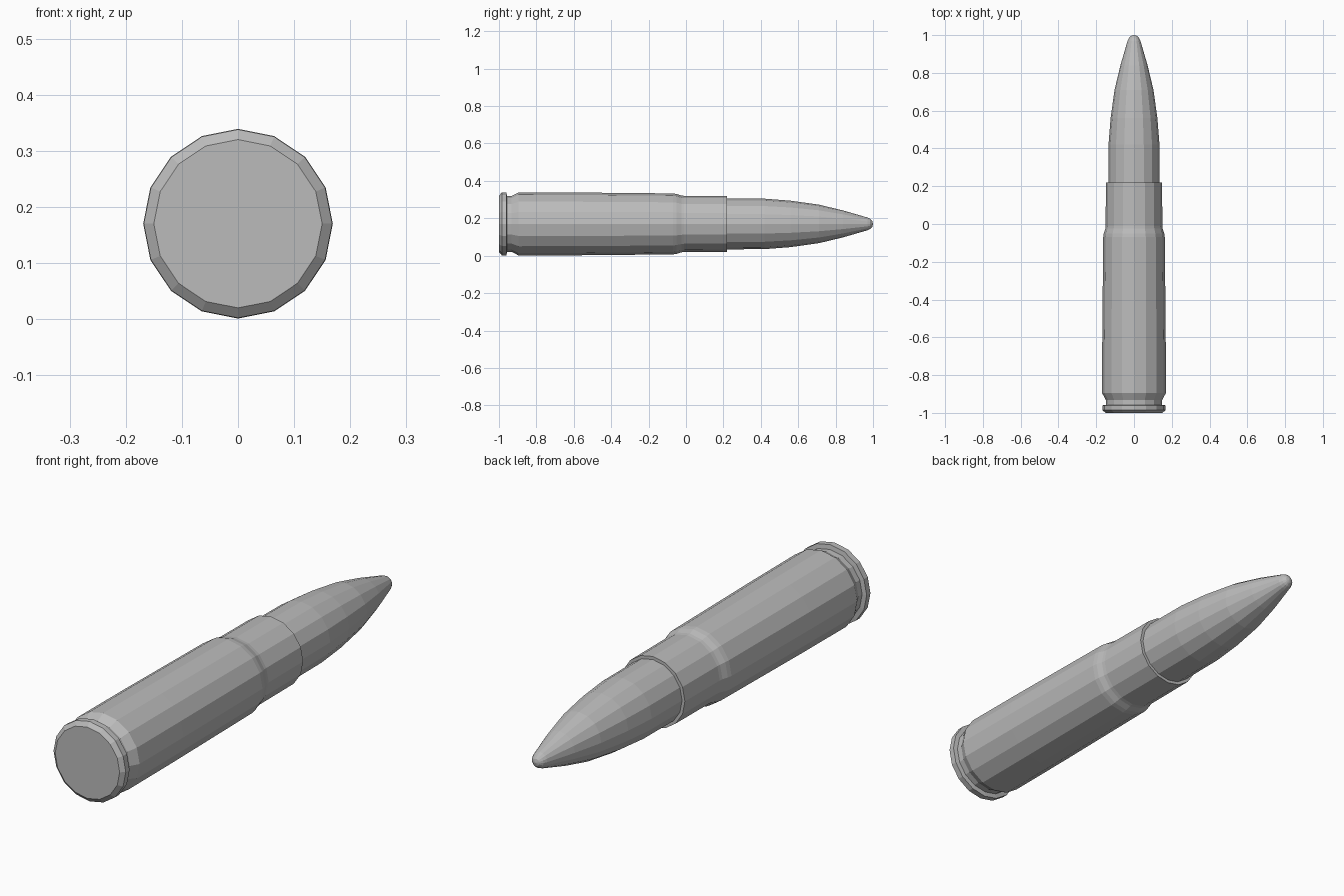
import bpy, bmesh, math
from mathutils import Vector

cube = bpy.data.objects.get("Cube")
if cube:
    bpy.data.objects.remove(cube, do_unlink=True)

SIDES = 16
AXIS_Z = 0.17

grey = bpy.data.materials.new("plain grey")
grey.use_nodes = True
grey.diffuse_color = (0.5, 0.5, 0.5, 1)
grey.node_tree.nodes["Principled BSDF"].inputs["Base Color"].default_value = (0.5, 0.5, 0.5, 1)


def lathe(name, profile, tip=None):
    """Turn (y, radius) points around the long axis; cap the back, close the front on a tip or cap."""
    bm = bmesh.new()
    rings = []
    for y, r in profile:
        ring = []
        for i in range(SIDES):
            a = 2 * math.pi * i / SIDES
            ring.append(bm.verts.new((r * math.sin(a), y, AXIS_Z + r * math.cos(a))))
        rings.append(ring)
    for a, b in zip(rings, rings[1:]):
        for i in range(SIDES):
            j = (i + 1) % SIDES
            bm.faces.new((a[i], a[j], b[j], b[i]))
    bm.faces.new(rings[0])
    if tip is None:
        bm.faces.new(rings[-1])
    else:
        point = bm.verts.new(Vector((0, tip, AXIS_Z)))
        for i in range(SIDES):
            bm.faces.new((rings[-1][i], rings[-1][(i + 1) % SIDES], point))
    bmesh.ops.recalc_face_normals(bm, faces=bm.faces)
    mesh = bpy.data.meshes.new(name)
    bm.to_mesh(mesh)
    bm.free()
    mesh.materials.append(grey)
    obj = bpy.data.objects.new(name, mesh)
    bpy.context.collection.objects.link(obj)
    return obj


# Case: chamfered rim, groove, tapered body, rounded shoulder, neck
lathe("case", [
    (-1.0, 0.15), (-0.985, 0.168), (-0.96, 0.168), (-0.957, 0.149),
    (-0.932, 0.149), (-0.895, 0.169), (-0.6, 0.168), (-0.07, 0.163),
    (-0.05, 0.16), (-0.025, 0.152), (-0.01, 0.15), (0.22, 0.149),
])

# Projectile: straight base, curved nose, small rounded point
lathe("projectile", [
    (0.2, 0.136), (0.42, 0.135), (0.56, 0.124), (0.71, 0.103),
    (0.84, 0.072), (0.97, 0.034), (0.985, 0.027), (0.996, 0.015),
], tip=1.0)
